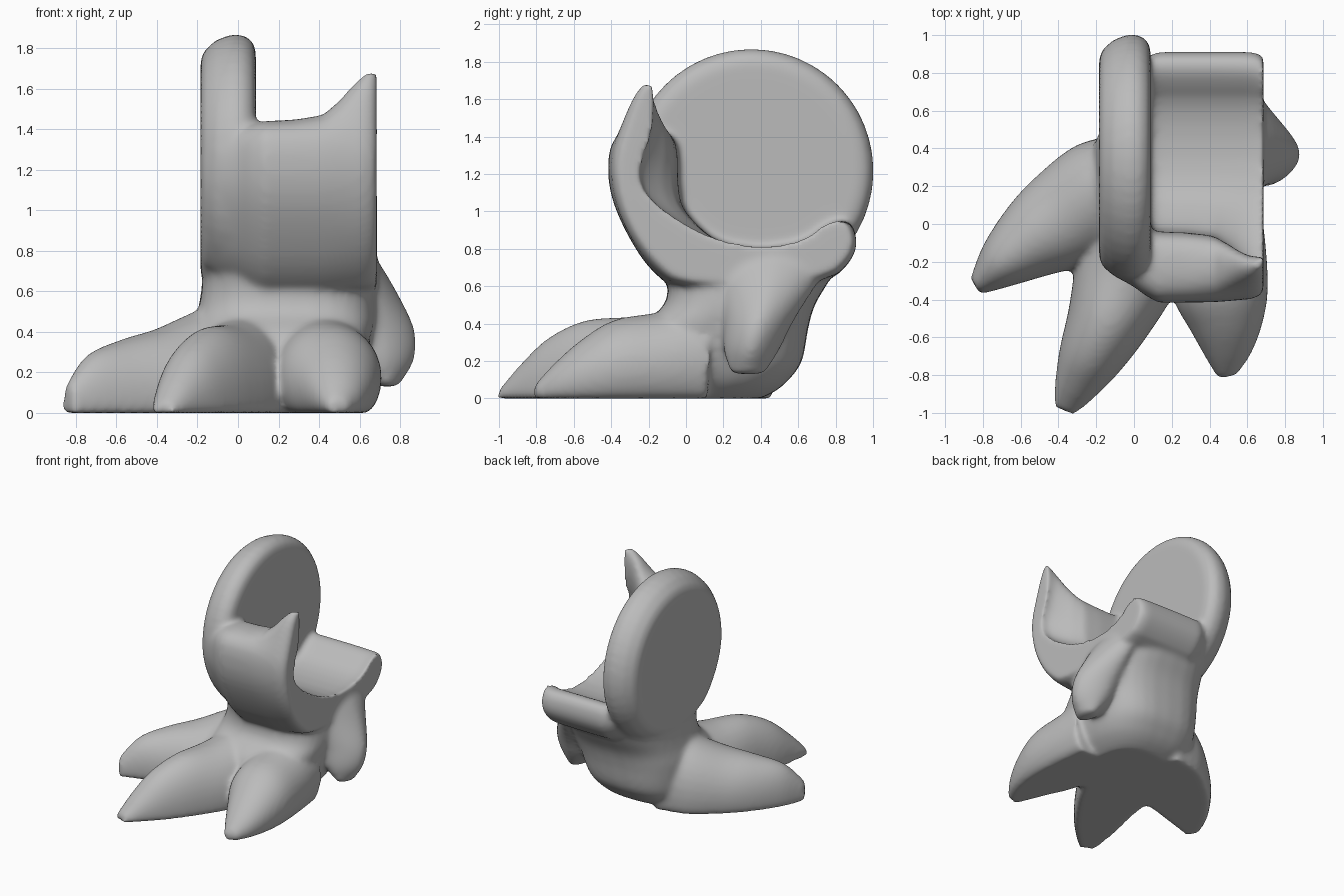
import bpy
import bmesh
from math import cos, sin, pi
from mathutils import Vector

old = bpy.data.objects.get("Cube")
if old:
    bpy.data.objects.remove(old)

bm = bmesh.new()


def loft(rings):
    """Skin equal-length rings into a closed solid."""
    rows = [[bm.verts.new(p) for p in ring] for ring in rings]
    n = len(rows[0])
    faces = [bm.faces.new((a[i], a[(i + 1) % n], b[(i + 1) % n], b[i]))
             for a, b in zip(rows, rows[1:]) for i in range(n)]
    faces += [bm.faces.new(rows[0]), bm.faces.new(rows[-1])]
    bmesh.ops.recalc_face_normals(bm, faces=faces)


def flow(stations, steps=5):
    """Smooth curve through the stations, for even tapering."""
    pts = [Vector(s) for s in stations]
    out = []
    for i in range(len(pts) - 1):
        a, b = pts[max(i - 1, 0)], pts[i]
        c, d = pts[i + 1], pts[min(i + 2, len(pts) - 1)]
        for k in range(steps):
            t = k / steps
            out.append(b + (c - a) * (t / 2)
                       + (a * 2 - b * 5 + c * 4 - d) * (t * t / 2)
                       + (b * 3 - a - c * 3 + d) * (t ** 3 / 2))
    return out + [pts[-1]]


def oval(a, b, power, n=32):
    """Superellipse outline with half sizes a and b."""
    out = []
    for i in range(n):
        c, s = cos(2 * pi * i / n), sin(2 * pi * i / n)
        out.append((a * abs(c) ** (2 / power) * (1 if c > 0 else -1),
                    b * abs(s) ** (2 / power) * (1 if s > 0 else -1)))
    return out


def column(levels, power):
    """Upright form from levels of (z, x min, x max, y min, y max)."""
    loft([[((x0 + x1) / 2 + u, (y0 + y1) / 2 + v, z)
           for u, v in oval((x1 - x0) / 2, (y1 - y0) / 2, power)]
          for z, x0, x1, y0, y1 in flow(levels)])


def toe(belly, stations):
    """Flat-soled toe, widest at the belly fraction of its height,
    from stations of (x, y, half width, height)."""
    a, b = Vector(stations[0][:2]), Vector(stations[-1][:2])
    d = (b - a).normalized()
    loft([[(x - d.y * u, y + d.x * u, max(0, h * belly + v))
           for u, v in oval(w, h * (1 - belly), 2.05)]
          for x, y, w, h in flow(stations)])


# Leg with rounded heel
column([(0, -.12, .44, -.3, .4), (.04, -.18, .5, -.3, .48),
        (.1, -.22, .56, -.3, .55), (.2, -.23, .61, -.3, .62),
        (.38, -.23, .66, -.24, .655), (.5, -.2, .68, -.12, .69),
        (.62, -.18, .68, -.1, .76), (.78, -.17, .68, -.15, .85)], 2.8)

# Three toes
toe(.25, [(-.84, -.33, .05, .14), (-.73, -.22, .13, .29),
          (-.56, -.09, .21, .365), (-.38, .02, .27, .42),
          (-.15, .16, .3, .52), (.1, .22, .3, .58)])
toe(.2, [(-.37, -.99, .06, .05), (-.31, -.87, .115, .19),
         (-.235, -.72, .17, .33), (-.14, -.52, .22, .42),
         (-.04, -.25, .28, .44), (.05, .05, .3, .5)])
toe(.4, [(.49, -.81, .05, .07), (.5, -.7, .12, .19), (.49, -.55, .19, .32),
         (.46, -.38, .25, .42), (.43, -.15, .27, .46), (.4, .1, .27, .52)])

# Side spur, running down from the lip
column([(.78, .45, .67, .15, .8), (.64, .45, .76, .18, .72),
        (.42, .46, .87, .2, .58), (.26, .52, .87, .2, .5),
        (.13, .69, .79, .24, .42)], 1.6)

# Cradle: outer wall, rim, inner hollow, back lip, underside
middle = [(-.03, .56), (-.2, .69), (-.33, .9), (-.41, 1.1), (-.42, 1.28),
          (-.39, 1.39), (-.3, 1.44), (-.12, 1.44), (-.04, 1.37), (-.04, 1.1),
          (0, .98), (.2, .805), (.6, .805), (.8, .96), (.9, .94), (.92, .77),
          (.75, .6)]
edge = [(-.02, .58), (-.19, .71), (-.32, .9), (-.39, 1.1), (-.4, 1.28),
        (-.36, 1.42), (-.26, 1.69), (-.18, 1.69), (-.18, 1.45), (-.27, 1.2),
        (-.19, 1.03), (.2, .805), (.6, .805), (.8, .96), (.9, .93), (.92, .77),
        (.75, .61)]


def rounded(points):
    """Cut the corners of a closed outline twice."""
    for _ in range(2):
        points = [q for a, b in zip(points, points[1:] + points[:1])
                  for q in (a.lerp(b, .25), a.lerp(b, .75))]
    return points


def blend(x, t, size=1):
    hub = Vector((.35, 1.1))
    mix = [Vector(p).lerp(Vector(q), t) for p, q in zip(middle, edge)]
    return [(x, *(hub + (v - hub) * size)) for v in rounded(mix)]


loft([blend(-.175, 0, .74), blend(-.1, 0, .82), blend(0, 0, .89),
      blend(.06, 0, .95), blend(.13, 0), blend(.28, .03), blend(.42, .12),
      blend(.5, .4), blend(.56, .68), blend(.62, .92), blend(.665, 1.05, .98),
      blend(.685, 1.1, .95)])

# Round upright disc
loft([[(x, .35 + u, 1.215 + v) for u, v in oval(r, r, 2, 48)]
      for x, r in [(-.185, .52), (-.17, .57), (-.11, .625), (-.03, .655),
                   (.03, .65), (.07, .62), (.088, .58)]])

mesh = bpy.data.meshes.new("clawed_foot_cradle")
bm.to_mesh(mesh)
bm.free()
body = bpy.data.objects.new("clawed_foot_cradle", mesh)
bpy.context.collection.objects.link(body)

# Fuse the forms into one softly blended skin
fuse = body.modifiers.new("fuse", 'REMESH')
fuse.mode = 'VOXEL'
fuse.voxel_size = 0.018
fuse.use_smooth_shade = True
soften = body.modifiers.new("soften", 'SMOOTH')
soften.factor = 0.5
soften.iterations = 12

# Plain grey clay
clay = bpy.data.materials.new("grey_clay")
clay.use_nodes = True
clay.diffuse_color = (0.5, 0.5, 0.5, 1)
clay.node_tree.nodes["Principled BSDF"].inputs["Base Color"].default_value = (0.5, 0.5, 0.5, 1)
mesh.materials.append(clay)
